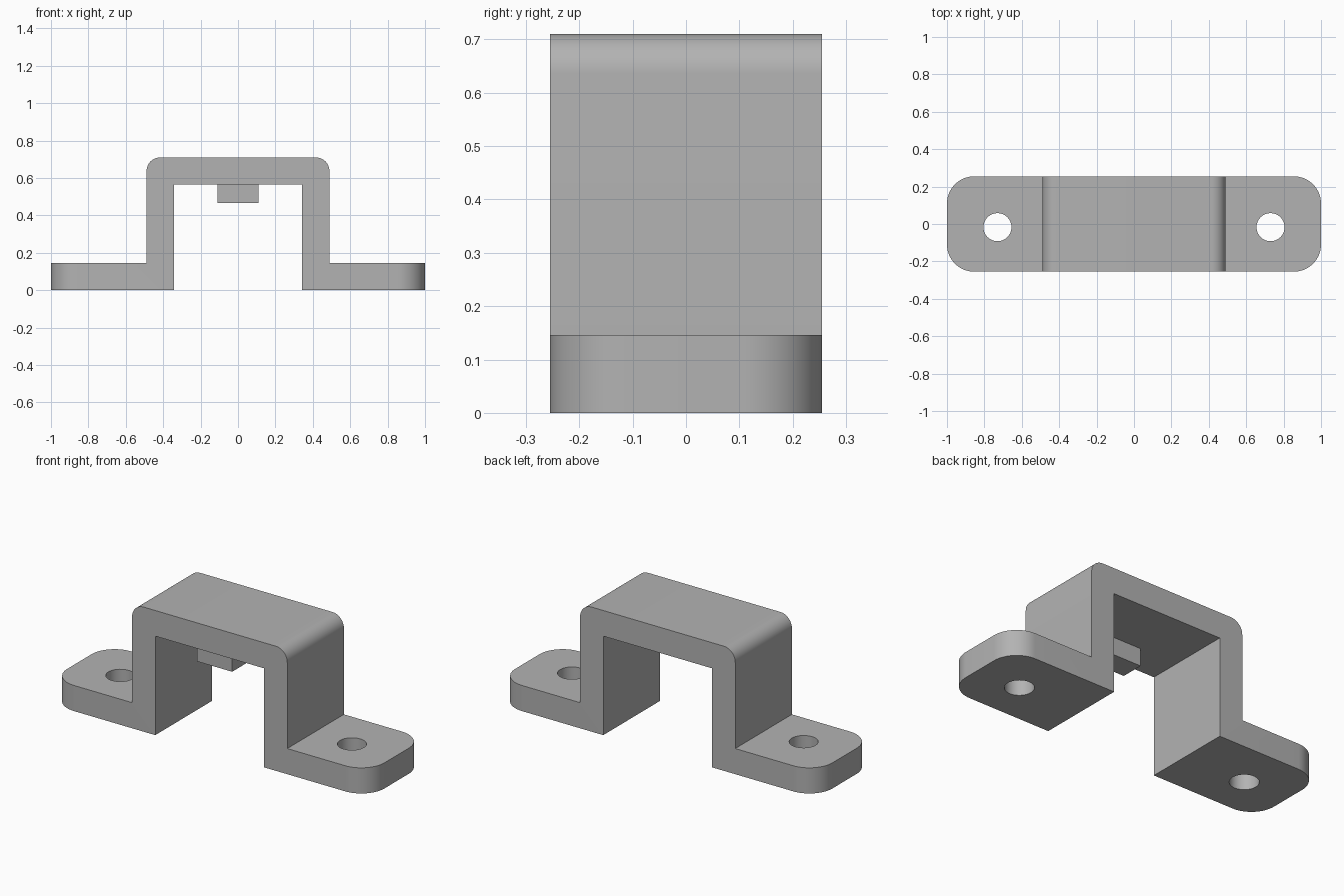
import bpy
import bmesh

if "Cube" in bpy.data.objects:
    bpy.data.objects.remove(bpy.data.objects["Cube"], do_unlink=True)

HALF_Y = 0.255          # half depth of the strap
THICK = 0.146           # wall and flange thickness
INNER, OUTER = 0.343, 0.489
HEIGHT = 0.71
HOLE_X, HOLE_Y, HOLE_R = 0.73, -0.017, 0.075

grey = bpy.data.materials.new("plain grey")
grey.use_nodes = True
colour = (0.45, 0.45, 0.45, 1)
grey.diffuse_color = colour
grey.node_tree.nodes["Principled BSDF"].inputs["Base Color"].default_value = colour


def add_object(name, bm):
    bmesh.ops.recalc_face_normals(bm, faces=bm.faces[:])
    mesh = bpy.data.meshes.new(name)
    bm.to_mesh(mesh)
    bm.free()
    mesh.materials.append(grey)
    obj = bpy.data.objects.new(name, mesh)
    bpy.context.collection.objects.link(obj)
    return obj


def activate(obj):
    bpy.ops.object.select_all(action="DESELECT")
    obj.select_set(True)
    bpy.context.view_layer.objects.active = obj


def round_edges(bm, test, radius, segments):
    edges = [e for e in bm.edges if test(*(v.co for v in e.verts))]
    bmesh.ops.bevel(bm, geom=edges, offset=radius, segments=segments,
                    profile=0.5, affect="EDGES")


# Bracket: hat-shaped profile, mirrored and extruded through the depth
half = [(INNER, HEIGHT - THICK), (INNER, 0), (1, 0), (1, THICK),
        (OUTER, THICK), (OUTER, HEIGHT)]
profile = half + [(-x, z) for x, z in reversed(half)]
bm = bmesh.new()
face = bm.faces.new([bm.verts.new((x, -HALF_Y, z)) for x, z in profile])
new = bmesh.ops.extrude_face_region(bm, geom=[face])["geom"]
bmesh.ops.translate(bm, vec=(0, 2 * HALF_Y, 0),
                    verts=[g for g in new if isinstance(g, bmesh.types.BMVert)])

# Rounded top shoulders, then rounded flange corners
round_edges(bm, lambda a, b: min(a.z, b.z) > HEIGHT - 0.01
            and abs(a.x - b.x) < 0.01, THICK / 2, 12)
round_edges(bm, lambda a, b: min(abs(a.x), abs(b.x)) > 0.99
            and abs(a.y - b.y) < 0.01, THICK, 16)
bracket = add_object("bracket", bm)

# Screw holes through both flanges
for side in (-1, 1):
    bpy.ops.mesh.primitive_cylinder_add(vertices=48, radius=HOLE_R, depth=1,
                                        location=(side * HOLE_X, HOLE_Y, 0))
    cutter = bpy.context.object
    cutter.name = "hole_cutter"
    cutter.hide_render = True
    cutter.data.materials.append(grey)
    activate(bracket)
    cut = bracket.modifiers.new("screw_hole", "BOOLEAN")
    cut.operation, cut.solver, cut.object = "DIFFERENCE", "EXACT", cutter
    bpy.ops.object.modifier_apply(modifier=cut.name)
    bpy.data.objects.remove(cutter, do_unlink=True)

activate(bracket)
bpy.ops.object.shade_smooth_by_angle(angle=0.6)

# Locating peg hanging under the bridge, near the front
bm = bmesh.new()
bmesh.ops.create_cube(bm, size=1)
bmesh.ops.scale(bm, vec=(0.22, 0.13, 0.12), verts=bm.verts)
bmesh.ops.translate(bm, vec=(0, -0.145, 0.525), verts=bm.verts)
add_object("locating_peg", bm)
